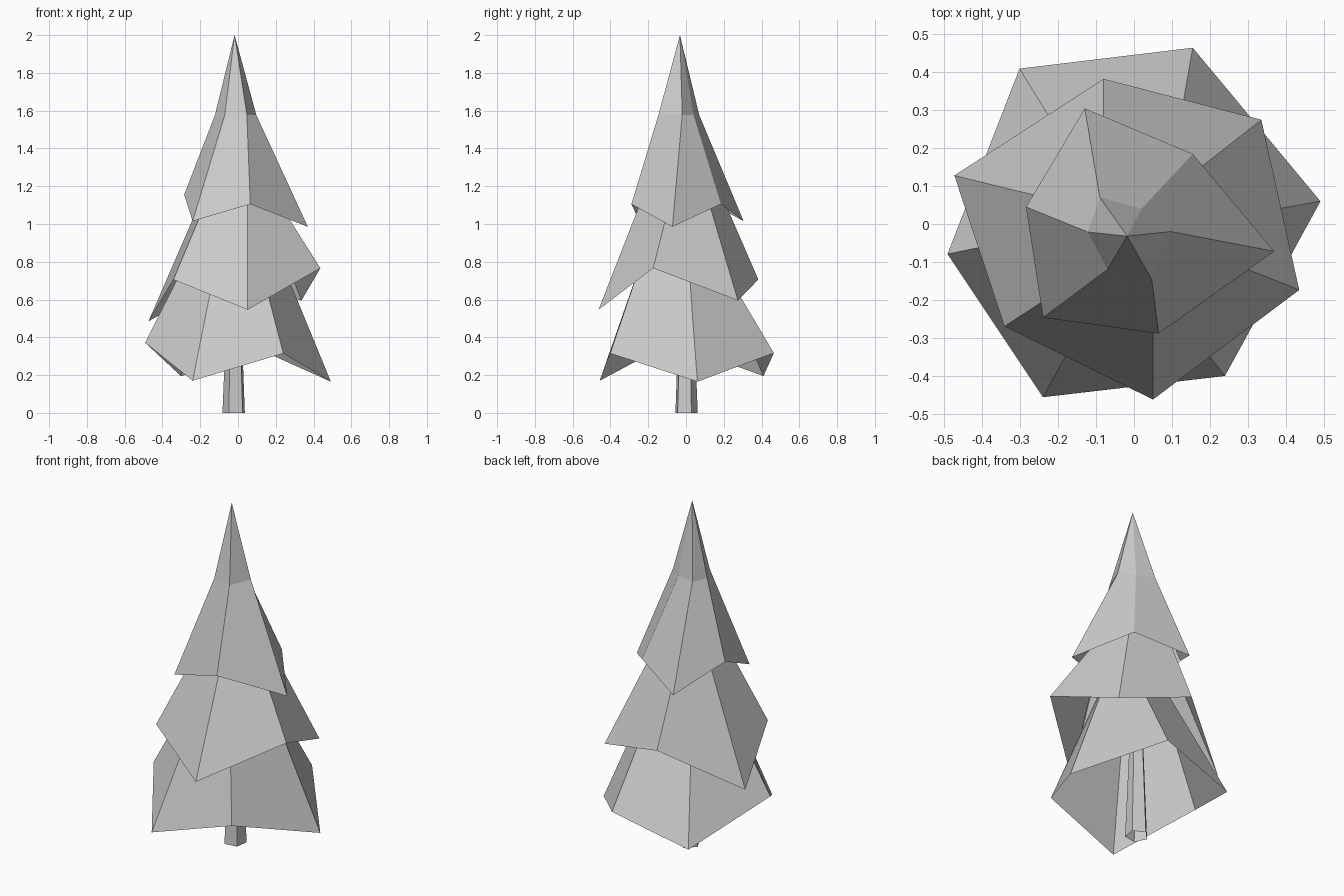
import bpy
import bmesh
import math

cube = bpy.data.objects.get("Cube")
if cube:
    bpy.data.objects.remove(cube, do_unlink=True)


def make_material(name, color):
    mat = bpy.data.materials.new(name)
    mat.use_nodes = True
    mat.diffuse_color = color
    mat.node_tree.nodes["Principled BSDF"].inputs["Base Color"].default_value = color
    return mat


grey = make_material("light_grey", (0.6, 0.6, 0.6, 1.0))


def flat_ring(points, z):
    """Lift a ring of xy points to one height."""
    return [(x, y, z) for x, y in points]


def open_shell(name, rings, tip):
    """Bridge rings from bottom to top and close at the tip; the bottom stays open."""
    bm = bmesh.new()
    loops = [[bm.verts.new(p) for p in ring] for ring in rings]
    top = bm.verts.new(tip)
    sides = len(loops[0])
    for i in range(sides):
        j = (i + 1) % sides
        for low, high in zip(loops, loops[1:]):
            bm.faces.new((low[i], low[j], high[j], high[i]))
        bm.faces.new((loops[-1][i], loops[-1][j], top))
    mesh = bpy.data.meshes.new(name)
    bm.to_mesh(mesh)
    bm.free()
    mesh.materials.append(grey)
    obj = bpy.data.objects.new(name, mesh)
    bpy.context.collection.objects.link(obj)


# Trunk: a slim tapering five-sided post
def trunk_ring(radius, z):
    angles = [math.radians(27 + 72 * i) for i in range(5)]
    return [(-0.02 + radius * math.cos(a), radius * math.sin(a), z) for a in angles]


open_shell("trunk", [trunk_ring(0.063, 0), trunk_ring(0.03, 0.8)], (-0.02, 0, 0.85))

# Jagged rims of the three hollow branch tiers, counter-clockwise from +x
lower_rim = [(0.492, 0.06, 0.165), (0.155, 0.465, 0.317), (-0.302, 0.41, 0.195),
             (-0.492, -0.079, 0.372), (-0.24, -0.457, 0.17), (0.24, -0.401, 0.315)]
middle_rim = [(0.436, -0.174, 0.766), (0.336, 0.275, 0.595), (-0.08, 0.383, 0.706),
              (-0.474, 0.128, 0.485), (-0.342, -0.27, 0.706), (0.05, -0.463, 0.546)]
upper_rim = [(0.37, -0.072, 0.985), (0.155, 0.185, 1.105), (-0.13, 0.305, 1.015),
             (-0.285, 0.045, 1.155), (-0.24, -0.247, 1.015), (0.065, -0.289, 1.105)]

# Necks where each tier bends towards its tip
lower_neck = flat_ring([(0.21, 0.01), (0.1, 0.15), (-0.13, 0.13),
                        (-0.25, -0.03), (-0.105, -0.21), (0.1, -0.22)], 0.85)
middle_neck = flat_ring([(0.15, -0.06), (0.1, 0.09), (-0.08, 0.16),
                         (-0.155, 0.05), (-0.126, -0.13), (0.05, -0.2)], 1.22)
upper_neck = flat_ring([(0.097, -0.02), (0.02, 0.04), (-0.09, 0.07),
                        (-0.122, -0.021), (-0.07, -0.12), (0.047, -0.146)], 1.577)

# Branch tiers: each shell nests inside the one above
open_shell("lower_branches", [lower_rim, lower_neck], (-0.02, -0.02, 1.35))
open_shell("middle_branches", [middle_rim, middle_neck], (-0.02, -0.03, 1.65))
open_shell("upper_branches", [upper_rim, upper_neck], (-0.018, -0.032, 2))
